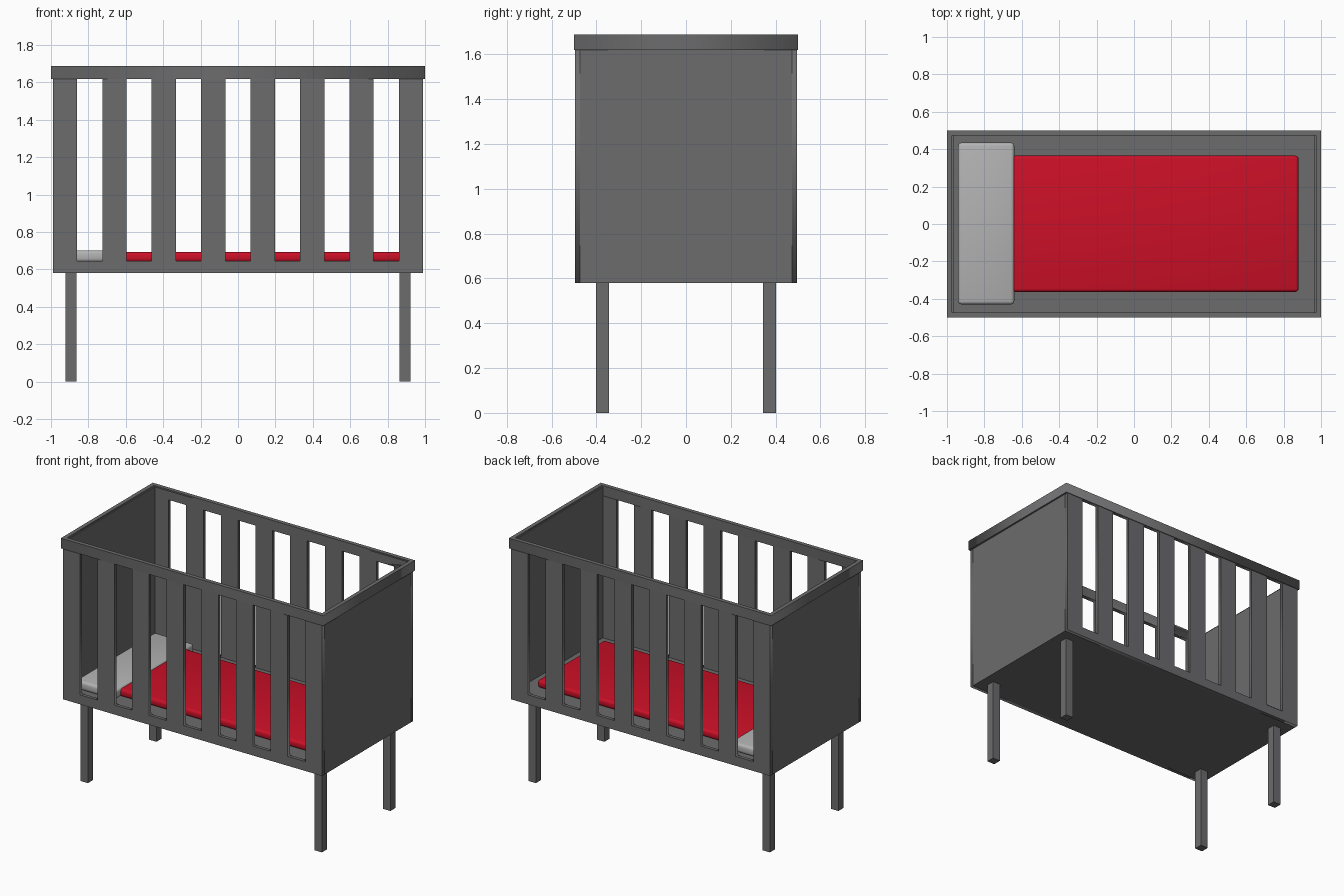
import bpy
from math import pi

if "Cube" in bpy.data.objects:
    bpy.data.objects.remove(bpy.data.objects["Cube"])


def material(name, rgb):
    m = bpy.data.materials.new(name)
    m.diffuse_color = (*rgb, 1)
    m.use_nodes = True
    m.node_tree.nodes["Principled BSDF"].inputs["Base Color"].default_value = m.diffuse_color
    return m


GREY = material("dark_grey", (0.15, 0.15, 0.155))
PALE = material("pale_grey", (0.45, 0.45, 0.45))
RED = material("red", (0.6, 0.005, 0.02))


def rect(x0, x1, y0, y1):
    return [(x0, y0), (x1, y0), (x1, y1), (x0, y1)]


def panel(name, loops, thickness, location, rotation=(0, 0, 0)):
    """Flat plate from an outline plus hole outlines."""
    cu = bpy.data.curves.new(name, 'CURVE')
    cu.dimensions, cu.fill_mode, cu.extrude = '2D', 'BOTH', thickness / 2
    for loop in loops:
        s = cu.splines.new('POLY')
        s.points.add(len(loop) - 1)
        for p, (x, y) in zip(s.points, loop):
            p.co = (x, y, 0, 1)
        s.use_cyclic_u = True
    ob = bpy.data.objects.new(name, cu)
    bpy.context.collection.objects.link(ob)
    ob.location, ob.rotation_euler = location, rotation
    bpy.ops.object.select_all(action='DESELECT')
    ob.select_set(True)
    bpy.context.view_layer.objects.active = ob
    bpy.ops.object.convert(target='MESH')
    ob = bpy.context.object
    ob.name = name
    ob.data.materials.clear()
    ob.data.materials.append(GREY)
    return ob


def box(name, x0, x1, y0, y1, z0, z1, mat=GREY, bevel=0):
    bpy.ops.mesh.primitive_cube_add(
        size=1, location=((x0 + x1) / 2, (y0 + y1) / 2, (z0 + z1) / 2))
    ob = bpy.context.object
    ob.name = name
    ob.scale = (x1 - x0, y1 - y0, z1 - z0)
    bpy.ops.object.transform_apply(location=False, rotation=False, scale=True)
    ob.data.materials.append(mat)
    if bevel:
        b = ob.modifiers.new("soft_edges", 'BEVEL')
        b.width, b.segments = bevel, 3
        bpy.ops.object.modifier_apply(modifier=b.name)
        bpy.ops.object.shade_smooth_by_angle()
    return ob


X, Y, T = 0.988, 0.495, 0.023      # body half sizes and wall thickness
Z0, Z1 = 0.58, 1.68

# Slatted long sides: one plate each with seven slots
slots = [rect(c - 0.067, c + 0.067, 0.645, 1.619)
         for c in (0.2642 * i for i in range(-3, 4))]
for side, s in (("front", -1), ("back", 1)):
    panel(side + "_slatted_side", [rect(-X, X, Z0, Z1)] + slots, T,
          (0, s * (Y - T / 2), 0), (pi / 2, 0, 0))

# Solid ends and floor
for side, s in (("left", -1), ("right", 1)):
    a, b = sorted((s * X, s * (X - T)))
    box(side + "_end", a, b, -Y + T, Y - T, Z0, Z1)
box("floor", -X + T, X - T, -Y + T, Y - T, Z0, 0.64)

# Top rim
panel("top_rim", [rect(-1, 1, -0.5, 0.5), rect(-0.972, 0.972, -0.472, 0.472)],
      0.07, (0, 0, 1.654))

# Legs
for ex, sx in (("left", -1), ("right", 1)):
    for ey, sy in (("front", -1), ("back", 1)):
        cx, cy = sx * 0.892, sy * 0.373
        box(f"{ey}_{ex}_leg", cx - 0.029, cx + 0.029,
            cy - 0.029, cy + 0.029, 0.0, Z0)

# Bedding
box("mattress", -0.66, 0.88, -0.363, 0.365, 0.64, 0.692, RED, 0.017)
box("pillow", -0.94, -0.64, -0.43, 0.435, 0.64, 0.702, PALE, 0.018)
